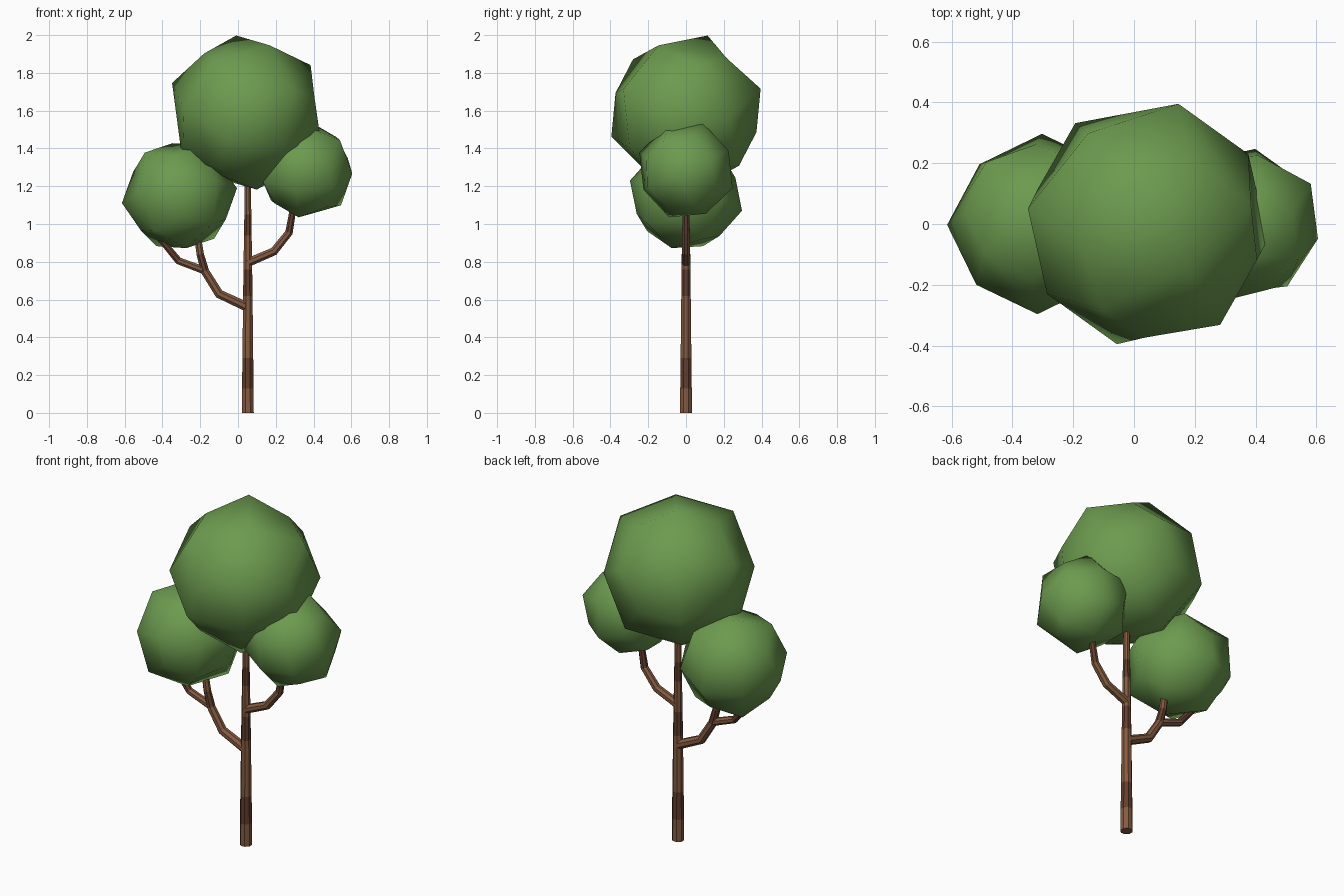
import bpy, bmesh, math
from mathutils import Vector, Matrix

if "Cube" in bpy.data.objects:
    bpy.data.objects.remove(bpy.data.objects["Cube"])


def material(name, rgb):
    m = bpy.data.materials.new(name)
    m.diffuse_color = (*rgb, 1)
    m.use_nodes = True
    m.node_tree.nodes["Principled BSDF"].inputs["Base Color"].default_value = m.diffuse_color
    return m


GREEN = material("leaf green", (0.150, 0.325, 0.078))
LIGHT = material("light bark", (0.235, 0.105, 0.052))
DARK = material("dark bark", (0.125, 0.048, 0.027))


def finish(bm, name, mats):
    bmesh.ops.recalc_face_normals(bm, faces=bm.faces)
    me = bpy.data.meshes.new(name)
    bm.to_mesh(me)
    bm.free()
    for m in mats:
        me.materials.append(m)
    ob = bpy.data.objects.new(name, me)
    bpy.context.collection.objects.link(ob)
    return ob


def leaf_ball(name, centre, radius, x_dir, y_dir):
    """Cube rounded by one subdivision step; radius reaches the edge points."""
    x = Vector(x_dir).normalized()
    z = x.cross(Vector(y_dir)).normalized()
    y = z.cross(x)
    turn = Matrix((x, y, z)).transposed()
    bm = bmesh.new()
    bmesh.ops.create_cube(bm, size=2)
    bmesh.ops.subdivide_edges(bm, edges=bm.edges[:], cuts=1, use_grid_fill=True)
    reach = {1: 0.945, 2: 1.0, 3: 0.907}      # face, edge and corner points
    for v in bm.verts:
        kind = sum(abs(c) > 0.5 for c in v.co)
        v.co = turn @ (v.co.normalized() * radius * reach[kind]) + Vector(centre)
    for f in bm.faces:
        f.smooth = True
    return finish(bm, name, [GREEN])


def limb(name, path, bands, sides=8):
    """Tapered tube in the xz plane; path holds (x, z, radius), bands the bark tones."""
    bm = bmesh.new()
    pts = [Vector((x, 0, z)) for x, z, r in path]
    rings = []
    for i, p in enumerate(pts):
        tan = Vector((0, 0, 0))
        if i > 0:
            tan += (p - pts[i - 1]).normalized()
        if i < len(pts) - 1:
            tan += (pts[i + 1] - p).normalized()
        tan.normalize()
        side = Vector((0, 1, 0))
        across = side.cross(tan)
        ring = []
        for k in range(sides):
            a = 2 * math.pi * (k + 0.5) / sides
            ring.append(bm.verts.new(p + path[i][2] * (across * math.cos(a) + side * math.sin(a))))
        rings.append(ring)
    for i in range(len(rings) - 1):
        for k in range(sides):
            j = (k + 1) % sides
            f = bm.faces.new((rings[i][k], rings[i][j], rings[i + 1][j], rings[i + 1][k]))
            f.material_index = bands[i]
    bm.faces.new(rings[0])
    bm.faces.new(rings[-1]).material_index = bands[-1]
    return finish(bm, name, [LIGHT, DARK])


# Trunk with alternating bark bands
limb("trunk",
     [(0.052, 0, 0.034), (0.052, 0.13, 0.033), (0.052, 0.29, 0.031), (0.052, 0.62, 0.027),
      (0.052, 0.76, 0.025), (0.052, 0.94, 0.022), (0.052, 1.05, 0.020), (0.052, 1.3, 0.017)],
     [0, 1, 0, 1, 0, 1, 0])

# Branches
limb("left_branch",
     [(0.05, 0.56, 0.027), (-0.10, 0.63, 0.026), (-0.175, 0.75, 0.024),
      (-0.20, 0.84, 0.021), (-0.215, 0.94, 0.019)], [0, 0, 1, 0])
limb("left_twig",
     [(-0.18, 0.755, 0.022), (-0.315, 0.805, 0.021), (-0.41, 0.92, 0.018)], [0, 1])
limb("right_branch",
     [(0.05, 0.795, 0.025), (0.19, 0.855, 0.024), (0.27, 0.955, 0.022), (0.295, 1.10, 0.018)],
     [0, 0, 1])

# Foliage
leaf_ball("top_foliage", (0.045, 0, 1.59), 0.427, (0.82, 0.57, -0.05), (-0.467, 0.75, 0.467))
leaf_ball("left_foliage", (-0.31, 0, 1.15), 0.307, (0.711, 0.682, -0.092), (-0.689, 0.682, -0.276))
leaf_ball("right_foliage", (0.357, 0, 1.285), 0.268, (0.97, -0.19, -0.07), (0.0, -0.414, 0.906))
